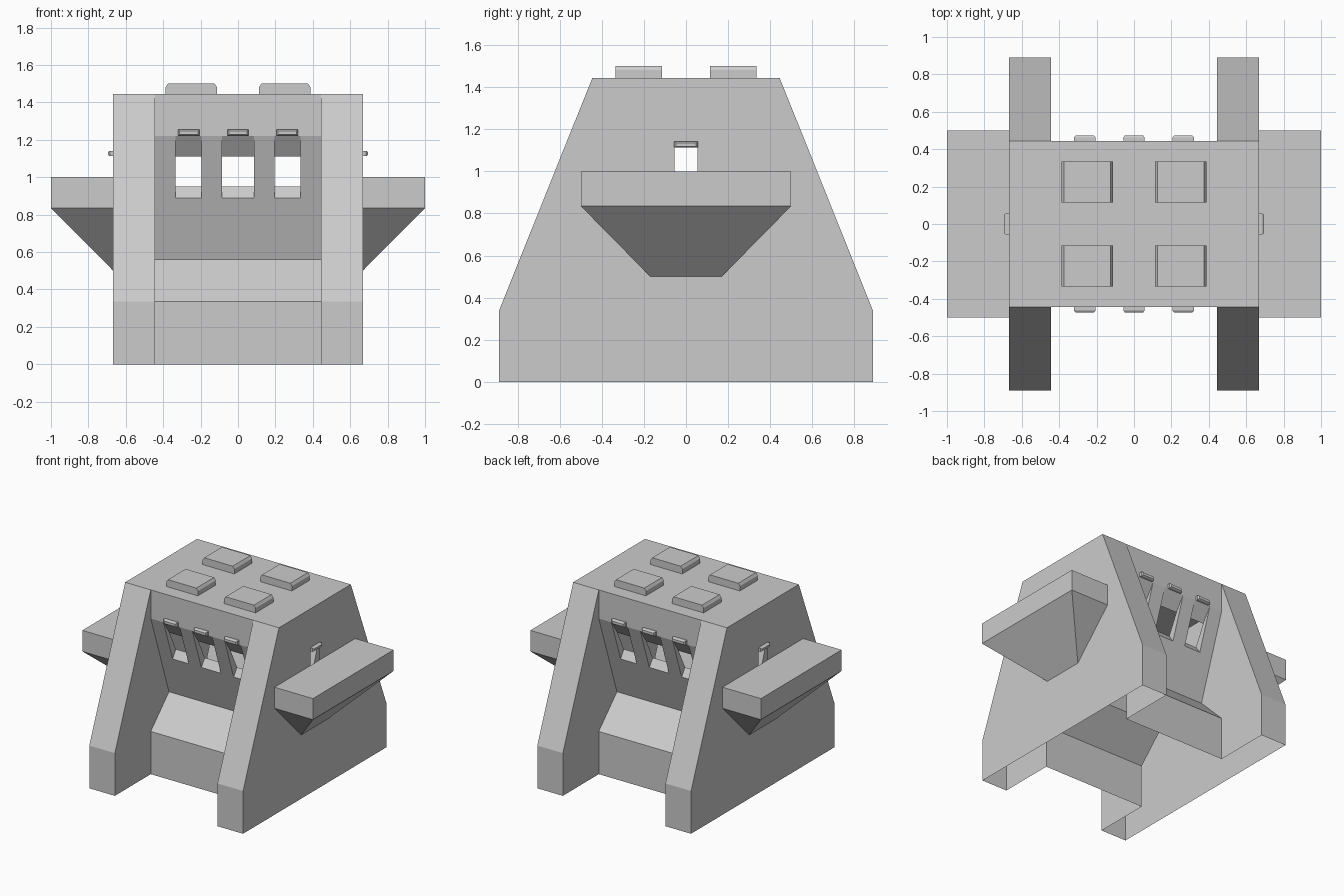
import bpy, bmesh
from mathutils import Vector

if "Cube" in bpy.data.objects:
    bpy.data.objects.remove(bpy.data.objects["Cube"])

W, I, D, Y, H, F = 0.667, 0.445, 0.89, 0.445, 1.445, 0.335


def make(name, polys, axes=(False, False)):
    """Object from polygons, joined at shared corners and mirrored on x / y."""
    bm = bmesh.new()
    for poly in polys:
        bm.faces.new([bm.verts.new(p) for p in poly])
    bmesh.ops.remove_doubles(bm, verts=bm.verts, dist=1e-4)
    bmesh.ops.recalc_face_normals(bm, faces=bm.faces)
    me = bpy.data.meshes.new(name)
    bm.to_mesh(me)
    bm.free()
    ob = bpy.data.objects.new(name, me)
    bpy.context.collection.objects.link(ob)
    if any(axes):
        mod = ob.modifiers.new("mirror", 'MIRROR')
        mod.use_axis = (axes[0], axes[1], False)
        mod.merge_threshold = 0.0005
    return ob


def slab(name, centre, u, v, w, cu, cv, axes):
    """Raised pad: half extents u, v, height w; outer edge chamfered by cu, cv."""
    c, u, v, w = map(Vector, (centre, u, v, w))
    rings = []
    for h, a, b in ((0, 0, 0), (0.65, 0, 0), (1, cu, cv)):
        rings.append([c + w * h + u * (s * (1 - a)) + v * (t * (1 - b))
                      for s, t in ((-1, -1), (1, -1), (1, 1), (-1, 1))])
    polys = [rings[0], rings[-1]]
    for lo, hi in zip(rings, rings[1:]):
        for i in range(4):
            j = (i + 1) % 4
            polys.append([lo[i], lo[j], hi[j], hi[i]])
    return make(name, polys, axes)


def at_x(x, pts):
    return [(x, y, z) for y, z in pts]


# Hull: one quarter of an open-bottomed shell
centre = [(-Y, H), (-Y, 1.22), (-0.3325, 0.89), (-0.22, 0.56), (-Y, F), (-Y, 0)]
leg = [(-D, 0), (-D, F), (-Y, H)]
hull = [[(0, 0, H), (W, 0, H), (W, -Y, H), (I, -Y, H), (0, -Y, H)]]
# outer side with half of the side window notched out
hull.append(at_x(W, [(0, 0)] + leg + [(0, H), (0, 1.13), (-0.055, 1.13),
                                      (-0.055, 1.0), (0, 1.0)]))
# inner face of the leg and its front edge
hull.append(at_x(I, leg + centre[1:]))
for a, b in zip(leg, leg[1:]):
    hull.append([(I, *a), (W, *a), (W, *b), (I, *b)])
# folded centre panel with window gaps
xs = [0, 0.085, 0.195, 0.335, I]
for r, (a, b) in enumerate(zip(centre, centre[1:])):
    for k, (x0, x1) in enumerate(zip(xs, xs[1:])):
        if r == 1 and k in (0, 2):
            continue
        hull.append([(x0, *a), (x1, *a), (x1, *b), (x0, *b)])
make("hull", hull, (True, True))

# Window linings: upper plate, sill and jambs
top, bot, sill, plate = (-Y, 1.22), (-0.3325, 0.89), (-0.29, 0.95), (-0.37, 1.11)
for name, x0, x1, mx in (("middle_window", -0.085, 0.085, False),
                         ("outer_window", 0.195, 0.335, True)):
    polys = [at_x(x, [top, bot, sill, plate]) for x in (x0, x1)]
    for a, b in ((top, plate), (bot, sill)):
        polys.append([(x0, *a), (x1, *a), (x1, *b), (x0, *b)])
    make(name + "_lining", polys, (mx, True))

# Window hoods
for name, x, mx in (("middle_window", 0, False), ("outer_window", 0.263, True)):
    slab(name + "_hood", (x, -Y, 1.238), (0.057, 0, 0), (0, 0, 0.017),
         (0, -0.028, 0), 0.15, 0.4, (mx, True))
slab("side_window_hood", (W, 0, 1.127), (0, 0.057, 0), (0, 0, 0.014),
     (0.028, 0, 0), 0.15, 0.4, (True, False))

# Roof pads
slab("roof_pad", (0.25, 0.225, H), (0.137, 0, 0), (0, 0.11, 0),
     (0, 0, 0.057), 0.1, 0, (True, True))

# Side ledges with tapered undersides
z0, z1, zb, e, n = 0.835, 1.0, 0.5, 0.5, 0.17
A, B = (W, -e, z0), (W, e, z0)
C, E = (1, e, z0), (1, -e, z0)
a, b, c, d = [(p[0], p[1], z1) for p in (A, B, C, E)]
P, Q = (W, -n, zb), (W, n, zb)
make("side_ledge", [[a, b, c, d], [E, C, c, d], [A, E, d, a], [C, B, b, c],
                    [A, E, P], [B, C, Q], [E, C, Q, P], [a, A, P, Q, B, b]],
     (True, False))
